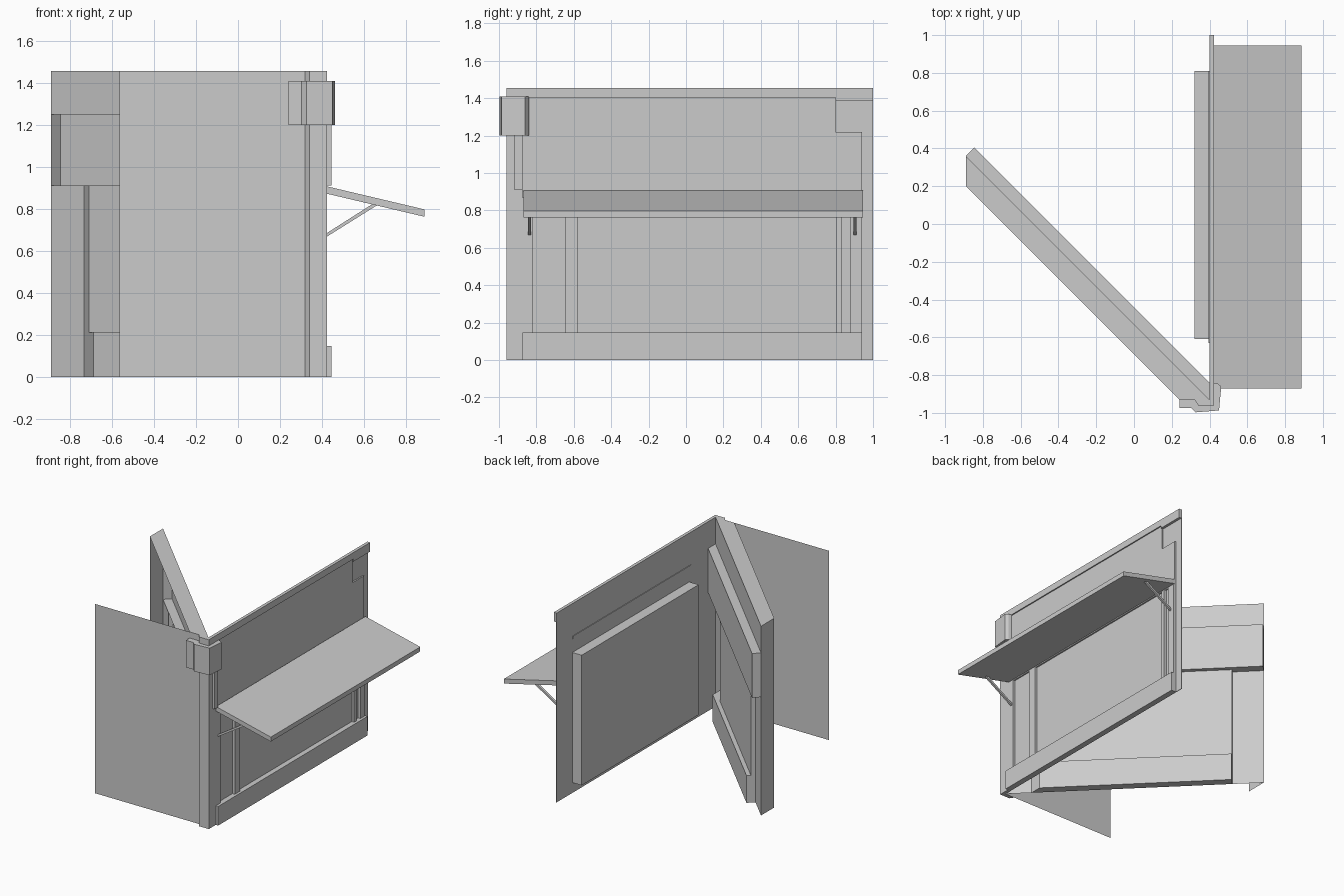
import bpy

if "Cube" in bpy.data.objects:
    bpy.data.objects.remove(bpy.data.objects["Cube"])


def mesh(name, verts, faces):
    m = bpy.data.meshes.new(name)
    m.from_pydata(verts, [], faces)
    m.update()
    ob = bpy.data.objects.new(name, m)
    bpy.context.collection.objects.link(ob)
    return ob


def prism(name, pts, lo, hi, axis='z'):
    """Closed prism from a counter-clockwise profile: (x, y) along z, or (x, z) along y."""
    n = len(pts)
    if axis == 'z':
        v = [(a, b, lo) for a, b in pts] + [(a, b, hi) for a, b in pts]
    else:
        v = [(a, hi, b) for a, b in pts] + [(a, lo, b) for a, b in pts]
    f = [list(range(n))[::-1], list(range(n, 2 * n))]
    f += [(i, (i + 1) % n, (i + 1) % n + n, i + n) for i in range(n)]
    return mesh(name, v, f)


def box(name, x, y, z):
    return prism(name, [(x[0], y[0]), (x[1], y[0]), (x[1], y[1]), (x[0], y[1])], *z)


def diag(t, d, z):
    """Point on the diagonal wall: t runs along x, d is the relief depth."""
    return (t + d, -0.53 - t + d, z)


def diag_panel(name, t0, t1, z0, z1):
    mesh(name, [diag(t1, 0, z0), diag(t0, 0, z0), diag(t0, 0, z1), diag(t1, 0, z1)],
         [(0, 1, 2, 3)])


def diag_relief(name, t0, t1, z0, z1, d, caps=True):
    """Raised panel, hollow on its back; its inner end is cut parallel to the main wall."""
    v = [diag(t, k, z) for k in (0, d)
         for t, z in ((t1 - k, z0), (t0, z0), (t0, z1), (t1 - k, z1))]
    f = [(4, 5, 6, 7), (1, 2, 6, 5), (3, 0, 4, 7)]
    if caps:
        f += [(0, 1, 5, 4), (2, 3, 7, 6)]
    mesh(name, v, f)


TOP = 1.455

# Thin front side panel
mesh("side_panel", [(-.565, -.93, 0), (.32, -.93, 0), (.32, -.93, TOP), (-.565, -.93, TOP)],
     [(0, 1, 2, 3)])

# Corner post and the wrap-around block near its top
prism("corner_post", [(.32, -.93), (.34, -.96), (.424, -.96), (.424, -.875), (.40, -.875), (.40, -.93)], 0, TOP)
prism("post_block", [(.24, -.93), (.24, -.975), (.303, -.975), (.325, -.997), (.45, -.987), (.462, -.86),
                     (.443, -.845), (.42, -.84), (.41, -.93)], 1.2, 1.408)
box("post_strip", (.42, .444), (-.917, -.875), (.91, 1.2))

# Wall backing
box("wall_backing", (.40, .404), (-.93, 1.0), (0, TOP))

# Top rim and upper slab with notched corner
box("top_rim", (.404, .424), (-.875, 1.0), (1.405, TOP))
box("rim_end", (.404, .424), (.80, 1.0), (1.385, 1.405))
box("upper_slab", (.404, .415), (-.875, .80), (.87, 1.405))
box("upper_slab_end", (.404, .415), (.80, .94), (.87, 1.22))

# Lower wall: baseboard and pilasters
box("baseboard", (.404, .444), (-.875, .94), (0, .147))
for i, (a, b) in enumerate([(-.875, -.82), (-.645, -.58), (.805, .835), (.88, .94)]):
    box(f"pilaster_{i}", (.404, .424), (a, b), (.147, .87))

# Display box and ledge on the rear of the wall
box("rear_box", (.32, .40), (-.61, .81), (.08, 1.08))
box("rear_ledge", (.395, .40), (-.63, .81), (1.185, 1.205))

# Sloping shelf with two braces
prism("shelf", [(.422, .872), (.888, .762), (.888, .797), (.422, .907)], -.87, .945, 'y')
for i, y in enumerate((-.838, .904)):
    prism(f"shelf_brace_{i}", [(.424, .668), (.664, .818), (.649, .828), (.424, .685)], y - .008, y + .008, 'y')

# Diagonal wall: open shell with top and end caps
mesh("diagonal_top", [(-.89, .2, TOP), (.24, -.93, TOP), (.40, -.93, TOP), (-.89, .36, TOP)], [(0, 1, 2, 3)])
mesh("diagonal_end", [(-.89, .36, 0), (-.89, .2, 0), (-.89, .2, TOP), (-.89, .36, TOP)], [(0, 1, 2, 3)])
diag_panel("diagonal_upper_panel", -.89, .40, 1.25, TOP)
diag_panel("diagonal_outer_stile", -.89, -.733, 0, .91)
diag_panel("diagonal_inner_stile", .17, .40, .21, .91)
diag_panel("diagonal_base_end", .27, .40, 0, .21)

# Raised sections of the diagonal wall
diag_relief("diagonal_beam", -.89, .40, .91, 1.25, .045)
diag_relief("diagonal_middle_panel", -.733, .17, .21, .91, .023, False)
diag_relief("diagonal_base", -.733, .27, 0, .21, .045)
